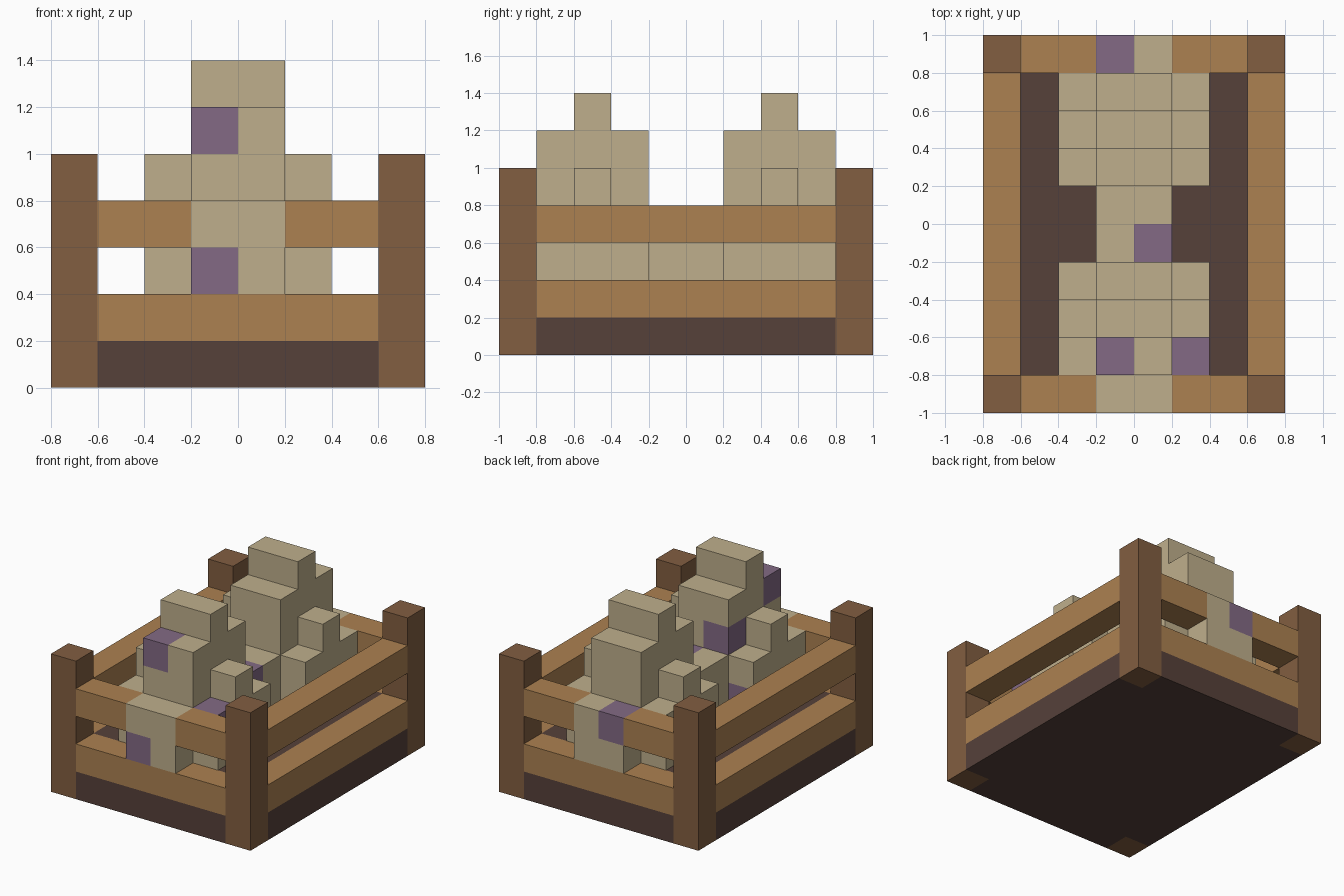
import bpy
import bmesh
from itertools import product
from mathutils import Vector

UNIT = 0.2  # size of one block

cube = bpy.data.objects.get("Cube")
if cube:
    bpy.data.objects.remove(cube, do_unlink=True)


def make_material(name, rgb):
    lin = [((c / 255 + 0.055) / 1.055) ** 2.4 for c in rgb] + [1.0]
    mat = bpy.data.materials.new(name)
    mat.use_nodes = True
    mat.diffuse_color = lin
    mat.node_tree.nodes["Principled BSDF"].inputs["Base Color"].default_value = lin
    return mat


DARK = make_material("dark_wood", (86, 65, 58))
POST = make_material("post_wood", (130, 94, 65))
RAIL = make_material("rail_wood", (172, 129, 81))
STONE = make_material("pale_stone", (191, 175, 140))
PURPLE = make_material("purple_stone", (131, 106, 133))

blocks = {}  # grid cell -> (part name, material)


def box(part, mat, x, y, z):
    """Fill a box of grid cells; each range is (start, end) in blocks."""
    for cell in product(range(*x), range(*y), range(*z)):
        blocks[cell] = (part, mat)


# Base slab and raised floor inside the frame
box("base", DARK, (-4, 4), (-5, 5), (0, 1))
box("base", DARK, (-3, 3), (-4, 4), (1, 2))

# Two rails on each side
for level, z in (("lower", (1, 2)), ("upper", (3, 4))):
    for side, y in (("front", (-5, -4)), ("back", (4, 5))):
        box(f"{side}_{level}_rail", RAIL, (-3, 3), y, z)
    for side, x in (("right", (-4, -3)), ("left", (3, 4))):
        box(f"{side}_{level}_rail", RAIL, x, (-4, 4), z)

# Corner posts
for side, x in (("right", (-4, -3)), ("left", (3, 4))):
    for end, y in (("front", (-5, -4)), ("back", (4, 5))):
        box(f"{end}_{side}_post", POST, x, y, (0, 5))

# Two stepped piles, each with an end slab hung through the rails
for end, y, edge in (("front", -4, -5), ("back", 1, 4)):
    pile = f"{end}_pile"
    box(pile, STONE, (-2, 2), (y, y + 3), (2, 4))
    box(pile, STONE, (-2, 2), (y + 1, y + 2), (4, 5))
    box(pile, STONE, (-1, 1), (y, y + 3), (4, 6))
    box(pile, STONE, (-1, 1), (y + 1, y + 2), (6, 7))
    box(f"{end}_slab", STONE, (-1, 1), (edge, edge + 1), (2, 4))

# Bridge joining the piles
box("bridge", STONE, (-1, 1), (-1, 1), (2, 4))

# Scattered purple blocks
for cell in ((-1, -5, 2), (-1, -4, 5), (1, -4, 3), (-1, -2, 4),
             (-2, -2, 2), (0, -1, 3), (-1, 4, 3)):
    blocks[cell] = (blocks[cell][0], PURPLE)


def build_part(part):
    """Skin the exposed sides of a part's cells and merge flat areas."""
    mesh = bpy.data.meshes.new(part)
    bm = bmesh.new()
    slots = []
    for cell, (name, mat) in blocks.items():
        if name != part:
            continue
        if mat not in slots:
            slots.append(mat)
            mesh.materials.append(mat)
        center = Vector(cell) + Vector((0.5, 0.5, 0.5))
        for axis, sign in product(range(3), (-1, 1)):
            n = Vector((0, 0, 0))
            n[axis] = sign
            if tuple(int(c + d) for c, d in zip(cell, n)) in blocks:
                continue
            u = Vector((0, 0, 0))
            u[(axis + 1) % 3] = 0.5
            v = n.cross(u)
            mid = center + n / 2
            corners = (mid - u - v, mid + u - v, mid + u + v, mid - u + v)
            face = bm.faces.new([bm.verts.new(p * UNIT) for p in corners])
            face.material_index = slots.index(mat)
    bmesh.ops.remove_doubles(bm, verts=bm.verts, dist=0.001)
    bmesh.ops.dissolve_limit(bm, angle_limit=0.01, verts=bm.verts,
                             edges=bm.edges, delimit={'MATERIAL'})
    bm.to_mesh(mesh)
    bm.free()
    bpy.context.collection.objects.link(bpy.data.objects.new(part, mesh))


for part in sorted({name for name, _ in blocks.values()}):
    build_part(part)
